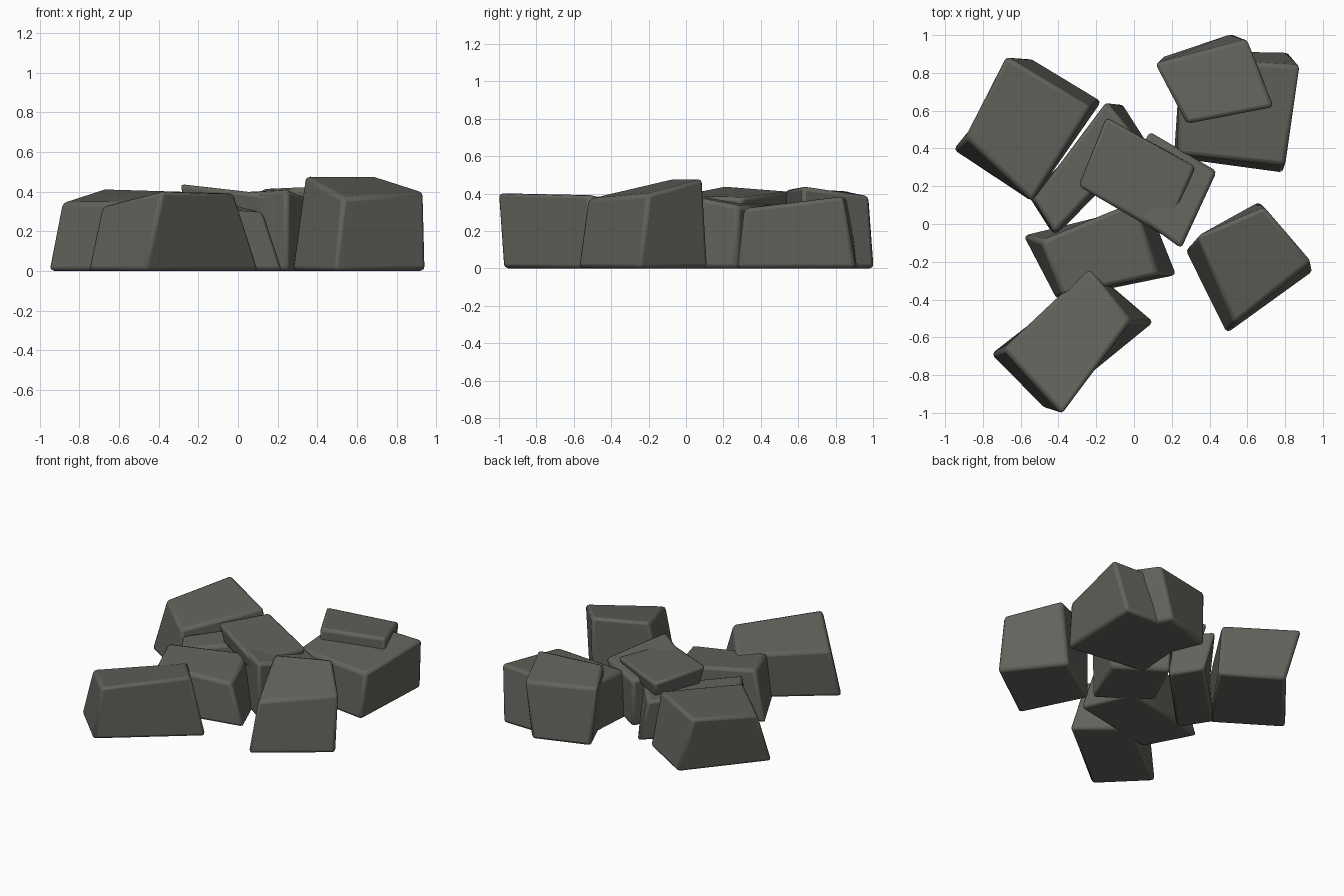
import bpy
import bmesh
from math import radians

start_cube = bpy.data.objects.get("Cube")
if start_cube:
    bpy.data.objects.remove(start_cube, do_unlink=True)

# One dull olive-grey stone colour
stone = bpy.data.materials.new("dark_grey_stone")
stone.use_nodes = True
stone.diffuse_color = (0.125, 0.125, 0.11, 1)
shader = next(n for n in stone.node_tree.nodes if n.type == 'BSDF_PRINCIPLED')
shader.inputs["Base Color"].default_value = stone.diffuse_color
shader.inputs["Roughness"].default_value = 0.9


def rock(name, footprint, top, heights, floor=0):
    """Skewed block lofted from a flat footprint to a sloping top.

    Both outlines run front, right, back, left corner.
    """
    bm = bmesh.new()
    low = [bm.verts.new((x, y, floor)) for x, y in footprint]
    high = [bm.verts.new((x, y, z)) for (x, y), z in zip(top, heights)]
    bm.faces.new(reversed(low))
    bm.faces.new(high)
    for i in range(4):
        j = (i + 1) % 4
        bm.faces.new((low[i], low[j], high[j], high[i]))
    bmesh.ops.recalc_face_normals(bm, faces=bm.faces[:])
    mesh = bpy.data.meshes.new(name)
    bm.to_mesh(mesh)
    bm.free()
    mesh.materials.append(stone)

    obj = bpy.data.objects.new(name, mesh)
    bpy.context.collection.objects.link(obj)
    bevel = obj.modifiers.new("worn_edges", 'BEVEL')
    bevel.width = 0.022
    bevel.segments = 2
    bevel.limit_method = 'NONE'

    bpy.ops.object.select_all(action='DESELECT')
    obj.select_set(True)
    bpy.context.view_layer.objects.active = obj
    bpy.ops.object.shade_smooth_by_angle(angle=radians(40))


# Rocks along the front
rock("front_long_rock",
     footprint=[(-.47, -.98), (.11, -.52), (-.20, -.26), (-.76, -.69)],
     top=[(-.38, -1.01), (-.02, -.51), (-.24, -.23), (-.69, -.66)],
     heights=[.405, .395, .33, .325])
rock("middle_low_rock",
     footprint=[(-.41, -.40), (.23, -.27), (.08, .10), (-.59, -.06)],
     top=[(-.38, -.38), (.13, -.27), (.0, .12), (-.49, -.09)],
     heights=[.33, .295, .33, .35])
rock("left_front_rock",
     footprint=[(.49, -.58), (.95, -.25), (.66, .12), (.27, -.14)],
     top=[(.53, -.53), (.94, -.20), (.69, .09), (.335, -.06)],
     heights=[.37, .40, .48, .48])

# Rocks at the back
rock("right_back_rock",
     footprint=[(-.54, .12), (-.17, .65), (-.55, .88), (-.96, .39)],
     top=[(-.54, .12), (-.23, .62), (-.68, .89), (-.89, .46)],
     heights=[.35, .40, .415, .345])
rock("left_back_rock",
     footprint=[(.21, .35), (.79, .27), (.82, .91), (.25, .92)],
     top=[(.23, .37), (.80, .31), (.88, .84), (.24, .88)],
     heights=[.33, .32, .385, .375])
rock("left_back_tall_rock",
     footprint=[(.28, .55), (.71, .62), (.52, 1.01), (.14, .88)],
     top=[(.28, .53), (.74, .62), (.60, .98), (.11, .85)],
     heights=[.42, .44, .385, .415])

# Central heap: two standing rocks with a tilted slab resting on them
rock("centre_narrow_rock",
     footprint=[(-.42, -.07), (.07, .43), (-.06, .64), (-.56, .15)],
     top=[(-.42, -.05), (.03, .44), (-.15, .65), (-.53, .13)],
     heights=[.31, .31, .31, .31])
rock("centre_tall_rock",
     footprint=[(.25, -.12), (.42, .27), (.09, .48), (-.08, .12)],
     top=[(.25, -.13), (.44, .28), (.08, .49), (-.08, .11)],
     heights=[.415, .335, .335, .395])
rock("resting_slab",
     footprint=[(.15, -.05), (.31, .28), (-.13, .54), (-.26, .21)],
     top=[(.17, -.07), (.33, .31), (-.15, .57), (-.30, .20)],
     heights=[.385, .38, .41, .44], floor=.29)
